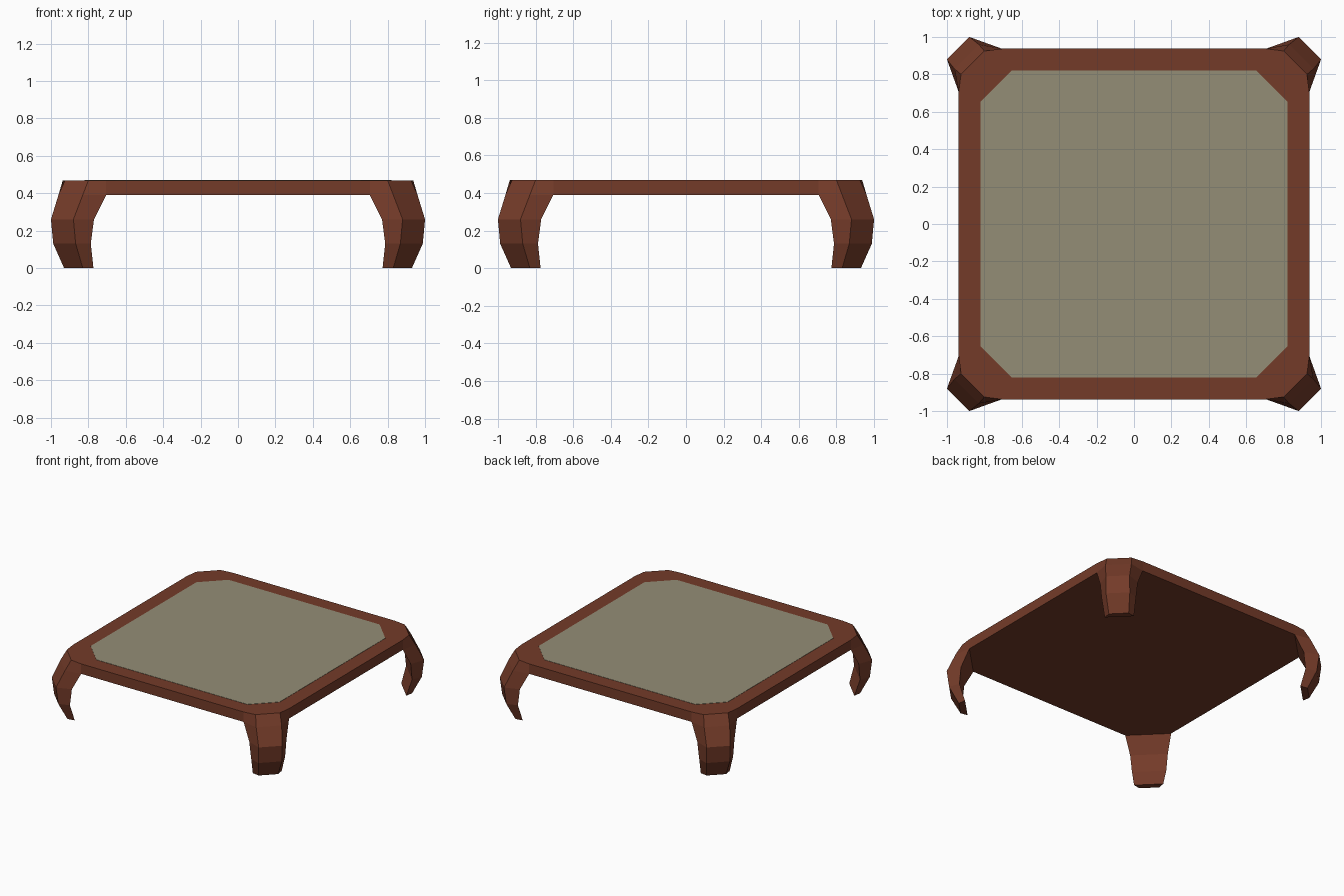
import bpy, bmesh

if "Cube" in bpy.data.objects:
    bpy.data.objects.remove(bpy.data.objects["Cube"])


def material(name, rgb):
    m = bpy.data.materials.new(name)
    m.diffuse_color = (*rgb, 1.0)
    m.use_nodes = True
    m.node_tree.nodes["Principled BSDF"].inputs["Base Color"].default_value = m.diffuse_color
    return m


brown = material("reddish brown wood", (0.175, 0.044, 0.022))
olive = material("olive grey panel", (0.296, 0.270, 0.181))


def loft(name, rings, mat, cap_start=True, cap_end=True):
    """Skin a stack of equal-sized point rings into one flat shaded mesh."""
    bm = bmesh.new()
    vs = [[bm.verts.new(p) for p in ring] for ring in rings]
    n = len(rings[0])
    for a, b in zip(vs, vs[1:]):
        for i in range(n):
            j = (i + 1) % n
            bm.faces.new((a[i], a[j], b[j], b[i]))
    if cap_start:
        bm.faces.new(vs[0])
    if cap_end:
        bm.faces.new(vs[-1])
    bmesh.ops.recalc_face_normals(bm, faces=bm.faces)
    me = bpy.data.meshes.new(name)
    bm.to_mesh(me)
    bm.free()
    me.materials.append(mat)
    ob = bpy.data.objects.new(name, me)
    bpy.context.collection.objects.link(ob)
    return ob


def four_corners(pts, z):
    """Rotate the points of one corner around z to make a closed outline."""
    out = []
    for k in range(4):
        for x, y in pts:
            for _ in range(k):
                x, y = -y, x
            out.append((x, y, z))
    return out


def corner(a, b):
    """Mirrored corner points: inner pair a, outer pair b (large, small)."""
    return [a, b, b[::-1], a[::-1]]


# Table slab with faceted corners
TOP, UNDER = 0.468, 0.39
edge = (0.937, 0.705)
loft("table_top_frame",
     [four_corners(corner(edge, (0.96, 0.83)), UNDER),
      four_corners(corner(edge, (0.925, 0.80)), TOP)], brown)

# Thin inlaid panel with cut corners
panel = [(0.82, 0.655), (0.655, 0.82)]
loft("inlaid_panel",
     [four_corners(panel, TOP - 0.004), four_corners(panel, 0.47)], olive)

# Curved legs: height, inner wide edge, outer narrow edge
profile = [
    (0.39, edge, (0.96, 0.83)),
    (0.26, (0.96, 0.77), (1.00, 0.88)),
    (0.13, (0.96, 0.787), (0.988, 0.868)),
    (0.00, (0.92, 0.773), (0.93, 0.83)),
]
legs = [("back_right_leg", 1, 1), ("back_left_leg", -1, 1),
        ("front_left_leg", -1, -1), ("front_right_leg", 1, -1)]
for name, sx, sy in legs:
    rings = [[(x * sx, y * sy, z) for x, y in corner(a, b)]
             for z, a, b in profile]
    # the top end is hidden against the slab
    loft(name, rings, brown, cap_start=False)
